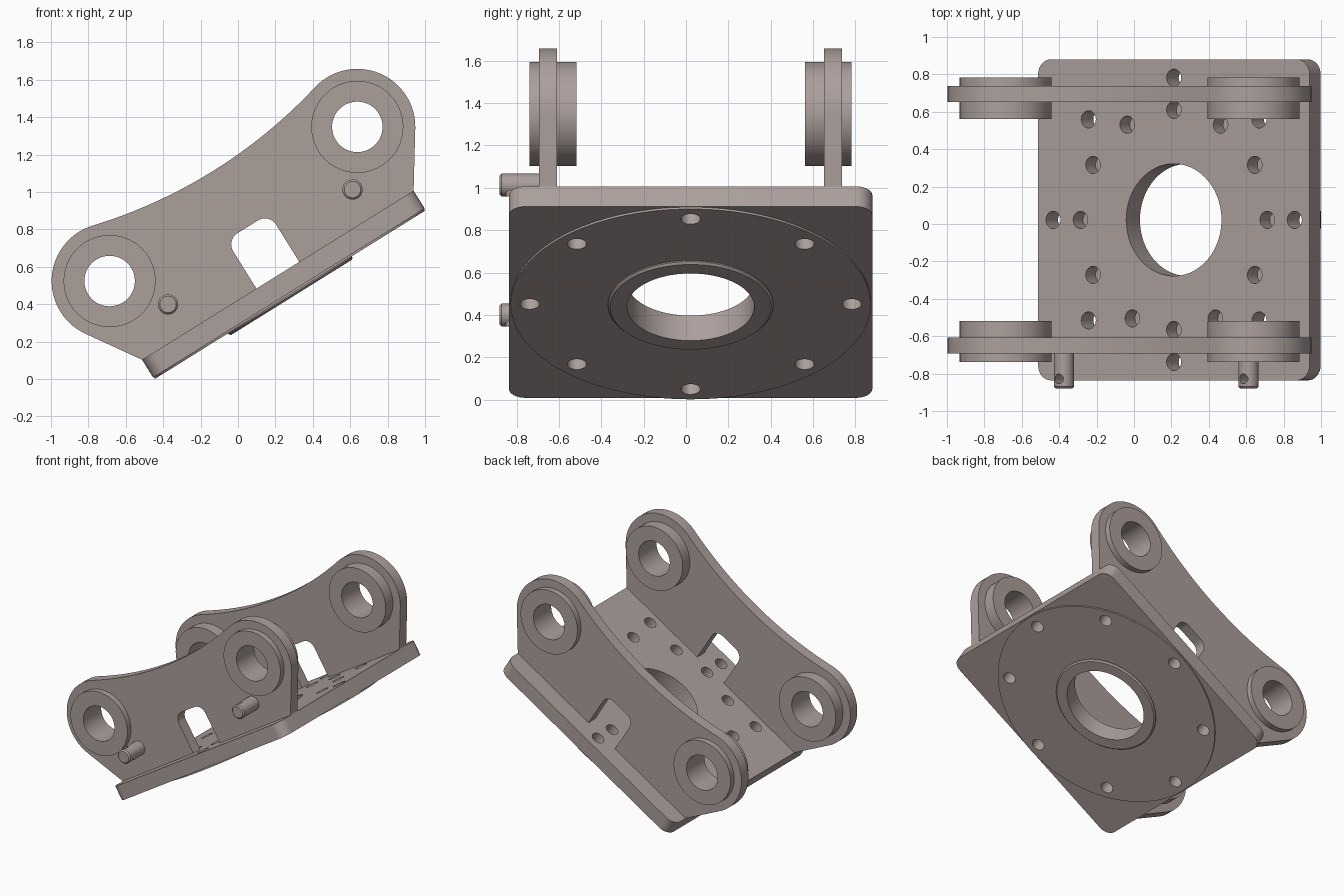
import bpy, bmesh
from math import sin, cos, pi, radians, asin, atan2, hypot
from mathutils import Matrix, Vector

if "Cube" in bpy.data.objects:
    bpy.data.objects.remove(bpy.data.objects["Cube"])

# Everything is modelled flat (u, v, w; w = 0 is the plate top), then tilted
TILT = Matrix.Translation((0.213, 0.022, 0.555)) @ Matrix.Rotation(radians(-31.9), 4, 'Y')
AXIS = {'z': Matrix.Identity(4), 'y': Matrix.Rotation(radians(90), 4, 'X')}
STEEL = bpy.data.materials.new("warm_grey_steel")
STEEL.diffuse_color = (0.41, 0.348, 0.33, 1)
STEEL.use_nodes = True
STEEL.node_tree.nodes["Principled BSDF"].inputs["Base Color"].default_value = STEEL.diffuse_color


def arc(cx, cy, r, a0, a1, n):
    return [(cx + r * cos(a0 + (a1 - a0) * i / n), cy + r * sin(a0 + (a1 - a0) * i / n))
            for i in range(n + 1)]


def prism(bm, pts, a, b, axis):
    """Extrude a 2D profile from a to b along axis z (u,v profile) or y (u,w profile)."""
    place = (lambda p, h: (p[0], p[1], h)) if axis == 'z' else (lambda p, h: (p[0], h, p[1]))
    face = bm.faces.new([bm.verts.new(place(p, a)) for p in pts])
    ext = bmesh.ops.extrude_face_region(bm, geom=[face])['geom']
    move = Vector((0, 0, b - a)) if axis == 'z' else Vector((0, b - a, 0))
    bmesh.ops.translate(bm, vec=move, verts=[e for e in ext if isinstance(e, bmesh.types.BMVert)])


def rod(bm, c, r, a, b, axis, r2=None, seg=64):
    """Cylinder or cone along the axis from a (radius r) to b (radius r2)."""
    m = (a + b) / 2
    pos = (c[0], c[1], m) if axis == 'z' else (c[0], m, c[1])
    flip = Matrix.Rotation(pi, 4, 'X') if (b < a) == (axis == 'z') else Matrix.Identity(4)
    bmesh.ops.create_cone(bm, cap_ends=True, segments=seg, radius1=r,
                          radius2=r if r2 is None else r2, depth=abs(b - a),
                          matrix=Matrix.Translation(pos) @ AXIS[axis] @ flip)


def finish(name, bm):
    bmesh.ops.recalc_face_normals(bm, faces=bm.faces)
    me = bpy.data.meshes.new(name)
    bm.to_mesh(me)
    bm.free()
    ob = bpy.data.objects.new(name, me)
    bpy.context.collection.objects.link(ob)
    return ob


def boolean(ob, bm, op):
    tool = finish("tool", bm)
    mod = ob.modifiers.new("bool", 'BOOLEAN')
    mod.operation, mod.solver, mod.object = op, 'EXACT', tool
    dg = bpy.context.evaluated_depsgraph_get()
    me = bpy.data.meshes.new_from_object(ob.evaluated_get(dg))
    ob.modifiers.clear()
    ob.data = me
    bpy.data.objects.remove(tool)


def tilt(ob):
    """Tilt into place, smooth the round faces and paint the part."""
    ob.data.transform(TILT)
    ob.data.materials.clear()
    ob.data.materials.append(STEEL)
    for p in ob.data.polygons:
        p.use_smooth = True
        p.material_index = 0
    ob.data.set_sharp_from_angle(angle=radians(30))


# Base plate with rounded corners, round pad and raised ring underneath
L, W, R, T = 0.855, 0.858, 0.08, 0.112
bm = bmesh.new()
outline = []
for i, (sx, sy) in enumerate([(1, 1), (-1, 1), (-1, -1), (1, -1)]):
    outline += arc(sx * (L - R), sy * (W - R), R, i * pi / 2, (i + 1) * pi / 2, 8)
prism(bm, outline, -T, 0, 'z')
plate = finish("base_plate", bm)
for seg, r, r2, a, b in ((128, 0.85, 0.85, -0.08, -0.123),
                         (96, 0.39, 0.39, -0.06, -0.129),
                         (96, 0.39, 0.38, -0.129, -0.139)):
    bm = bmesh.new()
    rod(bm, (0, 0), r, a, b, 'z', r2=r2, seg=seg)
    boolean(plate, bm, 'UNION')

# Centre bore, outer ring of through holes, inner ring of blind holes
bm = bmesh.new()
rod(bm, (0, 0), 0.30, -0.3, 0.1, 'z', seg=96)
inner = [30 * i for i in range(12)]
inner[8], inner[10] = 243.6, 296.4
for angles, radius, depth in (([45 * i for i in range(8)], 0.76, -0.3), (inner, 0.588, -0.1)):
    for a in map(radians, angles):
        rod(bm, (radius * cos(a), radius * sin(a)), 0.046, depth, 0.1, 'z', seg=32)
boolean(plate, bm, 'DIFFERENCE')
tilt(plate)

# Side plate profile: right half, then mirrored
EU, EW, ER = 0.78, 0.449, 0.31
dx, dy = EU - L, EW
low = atan2(dy, dx) - asin(ER / hypot(dx, dy)) - pi / 2
high = radians(105)
big = EU / sin(radians(15)) - ER
top_w = EW + (big + ER) * cos(radians(15))
half = [(0.135, 0), (L, 0)] + arc(EU, EW, ER, low, high, 32)
half += arc(0, top_w, big, radians(-75), -pi / 2, 16)[1:]
window = [(0.135, 0)] + arc(0.065, 0.235, 0.07, 0, pi / 2, 8)
profile = half + [(-u, w) for u, w in half[-2::-1]]
profile += [(-u, w) for u, w in window[1:]] + window[:0:-1]

for name, s in (("front", -1), ("back", 1)):
    bm = bmesh.new()
    prism(bm, profile, s * 0.63, s * 0.715, 'y')
    side = finish(name + "_side_plate", bm)
    # Pin bosses at both ears, then their bores
    for r, a, b, op in ((0.246, 0.54, 0.76, 'UNION'), (0.135, 0.4, 0.9, 'DIFFERENCE')):
        bm = bmesh.new()
        for u in (-EU, EU):
            rod(bm, (u, EW), r, s * a, s * b, 'y')
        boolean(side, bm, op)
    tilt(side)

# Two chamfered, cross-drilled pegs on the front side plate
PW = 0.178
for name, u in (("lower_peg", -0.581), ("upper_peg", 0.581)):
    bm = bmesh.new()
    prism(bm, arc(u, PW, 0.054, 0, 2 * pi, 32)[:-1], -0.70, -0.892, 'y')
    end = [f for f in bm.faces if all(v.co.y < -0.88 for v in f.verts)]
    bmesh.ops.inset_region(bm, faces=end, thickness=0.01)
    for v in bm.verts:
        if v.co.y < -0.88 and hypot(v.co.x - u, v.co.z - PW) < 0.049:
            v.co.y = -0.902
    peg = finish(name, bm)
    bm = bmesh.new()
    rod(bm, (u, -0.85), 0.026, 0.05, 0.32, 'z', seg=24)
    boolean(peg, bm, 'DIFFERENCE')
    tilt(peg)
